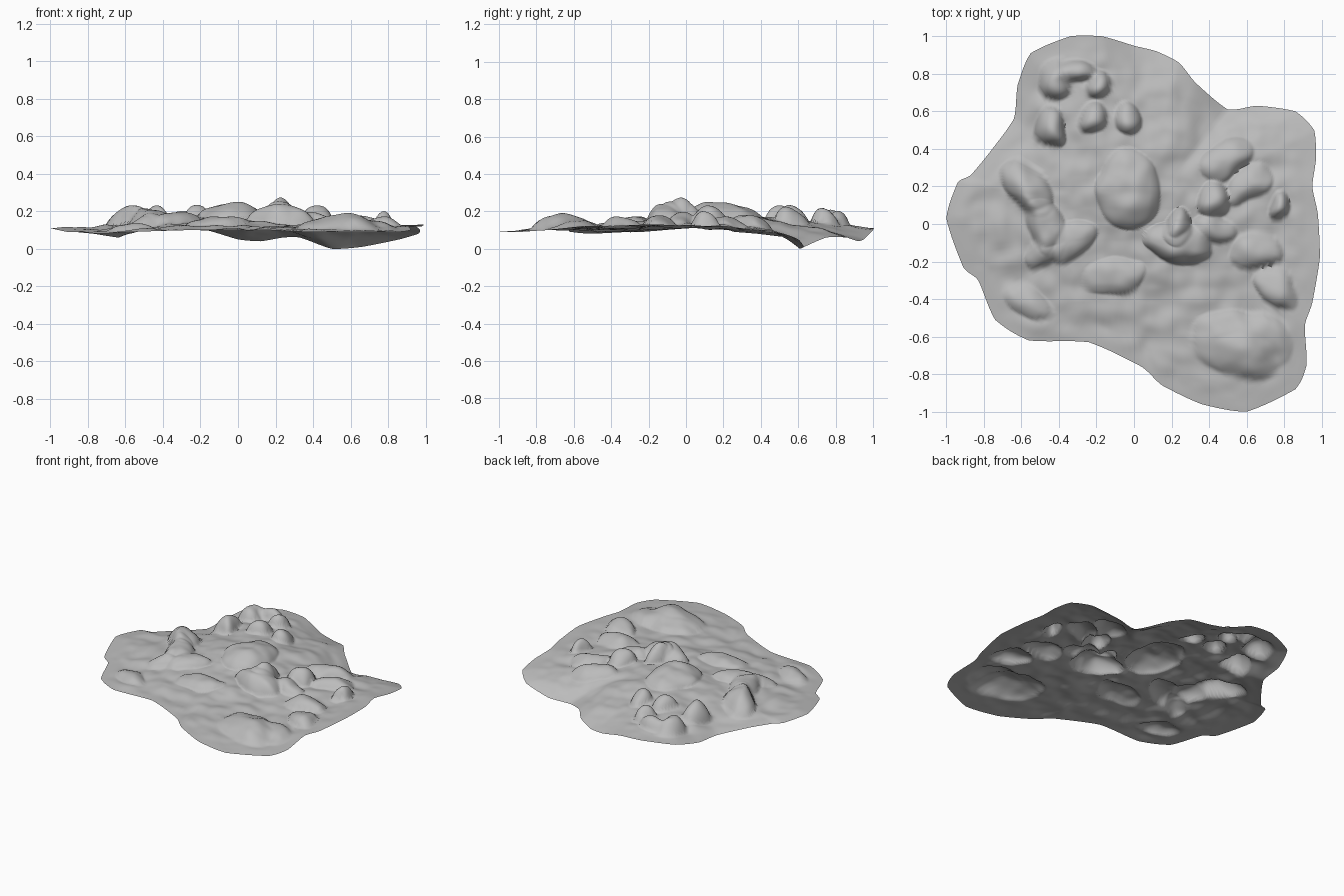
import bpy, bmesh, math
from mathutils import Vector, noise

default_cube = bpy.data.objects.get("Cube")
if default_cube:
    bpy.data.objects.remove(default_cube, do_unlink=True)

# Outer edge of the ground sheet: x, y, height
OUTLINE = [
    (.98, .05, .12), (.95, .2, .12), (.97, .35, .1), (.96, .5, .08),
    (.86, .6, .05), (.66, .63, .01), (.5, .61, 0), (.33, .75, .06), (.24, .86, .06),
    (.12, .92, .04), (0, .95, .05), (-.17, 1, .1), (-.34, 1, .11), (-.55, .91, .1),
    (-.62, .74, .07), (-.64, .56, .06), (-.77, .38, .08), (-.87, .26, .09), (-.94, .22, .1),
    (-1, .03, .11), (-.91, -.23, .09), (-.83, -.3, .09), (-.74, -.51, .08),
    (-.56, -.62, .09), (-.24, -.63, .1), (.04, -.76, .1), (.15, -.86, .1), (.36, -.96, .09),
    (.6, -1, .09), (.86, -.88, .09), (.92, -.75, .1), (.91, -.54, .12),
    (.95, -.42, .12), (.99, -.18, .13)]

# Broad swells and hollows: x, y, radius, height
SWELLS = [(.05, .25, .5, .05), (-.25, .65, .35, .02), (-.4, .1, .3, .02),
          (.6, -.35, .2, -.02), (-.62, -.35, .12, -.02)]

# Round boulders: x, y, radius, height
BOULDERS = [
    (-.03, .14, .17, .08), (.24, -.03, .08, .11), (.43, .12, .08, .09), (.77, .08, .06, .08),
    (-.43, .75, .09, .09), (-.19, .73, .06, .08), (-.21, .55, .07, .08), (-.03, .55, .07, .07),
    (-.44, .5, .08, .1)]

# Long ledges, half as deep as they are long: x, y, length, turn in degrees, height
LEDGES = [
    (.24, -.12, .19, -8, .1), (.65, -.16, .15, 8, .06), (.58, -.6, .28, 172, .065),
    (.6, -.72, .18, -20, .05), (-.58, .17, .17, -50, .09), (-.49, -.02, .16, -70, .07),
    (-.47, -.16, .13, 30, .05), (-.31, .8, .1, 0, .075), (-.58, -.43, .14, -25, .04),
    (-.33, -.1, .15, 40, .05), (-.1, -.3, .16, 15, .04), (.75, -.36, .14, -40, .06),
    (.5, .34, .15, 35, .05), (.62, .2, .14, 30, .05), (.42, -.03, .12, -20, .06)]
ROCKS = [(x, y, r, r, 0, h) for x, y, r, h in BOULDERS]
ROCKS += [(x, y, r, r / 2, math.radians(turn), h) for x, y, r, turn, h in LEDGES]
RING_COUNT, STEPS = 96, 8


def smooth(value):
    value = max(0.0, min(1.0, value))
    return value * value * (3 - 2 * value)


def rock_height(px, py, rock):
    """Rounded rock with a steep face and a longer tail behind it."""
    x, y, along, across, turn, height = rock
    dx, dy = px - x, py - y
    u = (dx * math.cos(turn) + dy * math.sin(turn)) / along
    v = (dy * math.cos(turn) - dx * math.sin(turn)) / across
    if v > 0:
        v *= .65
    return height * max(0, 1 - u * u - v * v) ** .75


def ground_height(x, y, edge_height, t):
    """Broad swells, sagging edge, then rocks and fine roughness."""
    swell = .115 + sum(h * math.exp(-((x - cx) ** 2 + (y - cy) ** 2) / r ** 2) for cx, cy, r, h in SWELLS)
    base = swell + (edge_height - swell) * t ** 4
    warp = noise.noise_vector(Vector((x * 7, y * 7, 0))) * .03
    first, second = sorted((rock_height(x + warp.x, y + warp.y, r) for r in ROCKS), reverse=True)[:2]
    rough = noise.fractal(Vector((x * 6, y * 6, 3)), 1, 2, 2) * .017
    fade = smooth((1 - t) * 6)
    return base + fade * (first + .25 * second + rough)


# Subdivide the edge softly so every ring has the same number of points
edge = []
for i in range(len(OUTLINE)):
    p0, p1, p2, p3 = (Vector(OUTLINE[(i + k) % len(OUTLINE)]) for k in (-1, 0, 1, 2))
    for s in range(STEPS):
        f = s / STEPS
        curve = p1 + (p2 - p0) * (f / 2) + (p0 * 2 - p1 * 5 + p2 * 4 - p3) * (f * f / 2)
        curve += (p1 * 3 - p0 - p2 * 3 + p3) * (f ** 3 / 2)
        edge.append(curve * .5 + p1.lerp(p2, f) * .5)

# Open sheet of rings growing from the middle to the edge
bm = bmesh.new()
centre = bm.verts.new((0, 0, ground_height(0, 0, .1, 0)))
previous = None
for ring in range(1, RING_COUNT + 1):
    t = ring / RING_COUNT
    verts = [bm.verts.new((p.x * t, p.y * t, ground_height(p.x * t, p.y * t, p.z, t))) for p in edge]
    for i, vert in enumerate(verts):
        j = (i + 1) % len(verts)
        if previous:
            bm.faces.new((previous[i], vert, verts[j], previous[j]))
        else:
            bm.faces.new((centre, vert, verts[j]))
    previous = verts

# Rest the lowest point on the floor
lowest = min(v.co.z for v in bm.verts)
for v in bm.verts:
    v.co.z -= lowest

mesh = bpy.data.meshes.new("rocky_ground")
bm.to_mesh(mesh)
bm.free()
ground = bpy.data.objects.new("rocky_ground", mesh)
bpy.context.collection.objects.link(ground)

# Plain grey stone
stone = bpy.data.materials.new("grey_stone")
stone.use_nodes = True
colour = (.5, .5, .5, 1)
stone.diffuse_color = colour
stone.node_tree.nodes["Principled BSDF"].inputs["Base Color"].default_value = colour
mesh.materials.append(stone)

bpy.context.view_layer.objects.active = ground
ground.select_set(True)
bpy.ops.object.shade_smooth_by_angle(angle=math.radians(70))
